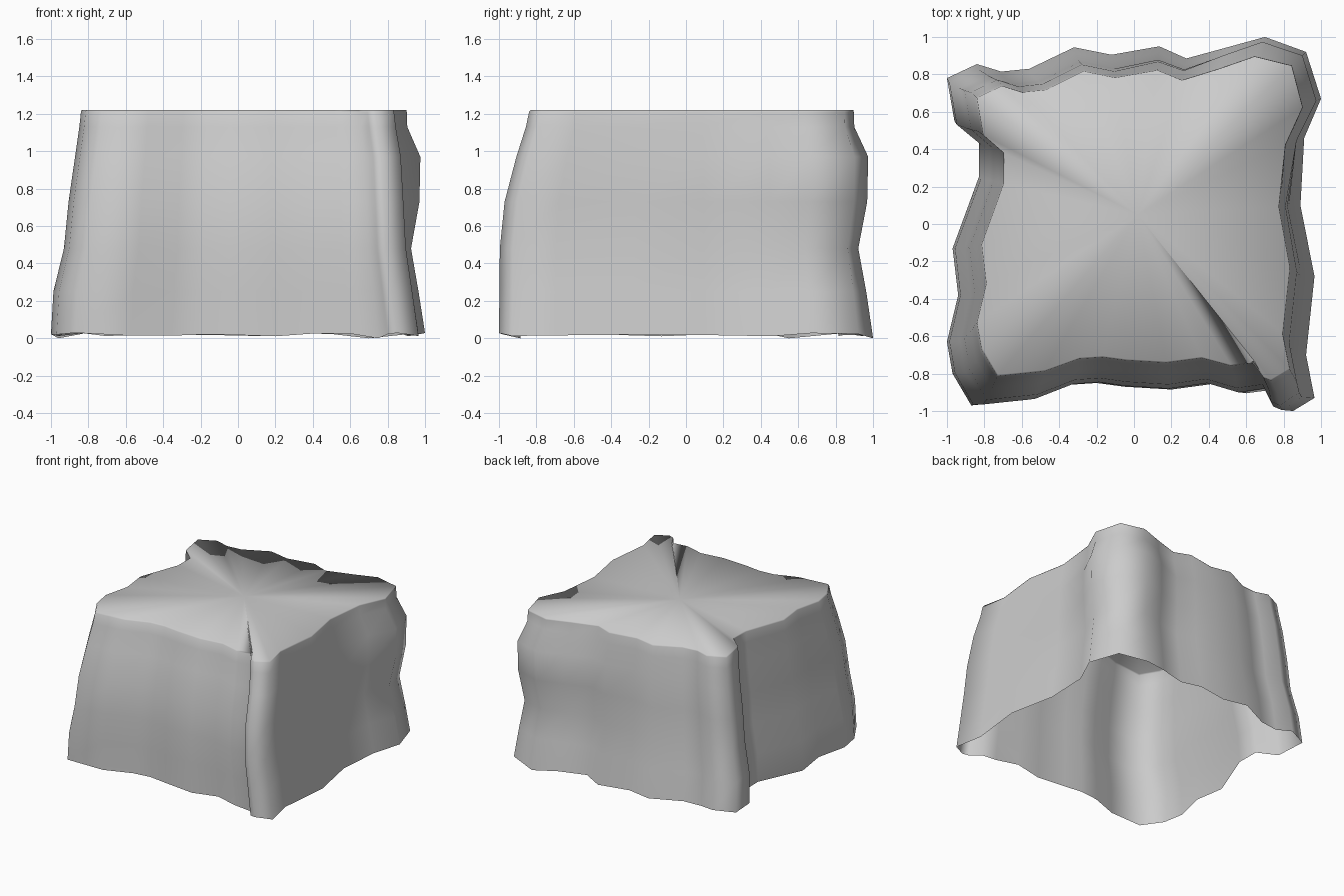
import bpy, bmesh, math

if "Cube" in bpy.data.objects:
    bpy.data.objects.remove(bpy.data.objects["Cube"])

# Jagged footprint of the rock block, counter-clockwise from the front-left corner
outline = [
    (-.97, -.80), (-.87, -.97), (-.57, -.94), (-.35, -.86), (-.20, -.85), (-.05, -.87),
    (.20, -.885), (.42, -.855), (.60, -.905), (.75, -.885), (.80, -.98), (.85, -1.0),
    (.965, -.93), (.92, -.70), (.965, -.28), (.89, .10), (.91, .46), (1.0, .67),
    (.92, .92), (.70, 1.0), (.50, .945), (.28, .885), (.135, .95), (-.12, .905),
    (-.32, .945), (-.56, .83), (-.71, .815), (-.84, .855), (-1.0, .78), (-.96, .55),
    (-.83, .44), (-.83, .25), (-.97, -.13), (-.94, -.38), (-1.0, -.63)]

# Level heights, and how far each side has moved towards the smaller top at that level
heights = [.02, .25, .48, .73, .97, 1.13, 1.21, 1.22]
lean_front = [0, .02, .03, .18, .55, .85, .95, 1]
lean_left = [0, .08, .42, .57, .78, .92, .97, 1]
lean_other = [0, .25, .50, .60, .70, .90, .97, 1]
lean_tip = [0, .35, .75, .30, .25, .95, .98, 1]     # bulging back-right corner


def mix(a, b, t):
    return a + (b - a) * t


def ring_point(x, y, level):
    u, v = (x + 1) / 2, (y + 1) / 2
    # top scale of each side
    sx = .835 if x < 0 else mix(.86, .92, max(0, y))
    sy = .83 if y < 0 else mix(.86, .93, max(0, x) ** 2)
    tip = min(1, max(0, (u * v - .5) / .3))
    other = mix(lean_other[level], lean_tip[level], tip)
    tx = lean_left[level] if x < 0 else other
    ty = lean_front[level] if y < 0 else other
    return x * mix(1, sx, tx), y * mix(1, sy, ty)


bm = bmesh.new()
rings = []
for level, z in enumerate(heights):
    ring = []
    for i, (x, y) in enumerate(outline):
        wobble = .01 * math.sin(i * 1.9) - .01 * (i % 5 == 4) if level == 0 else 0
        ring.append(bm.verts.new((*ring_point(x, y, level), z + wobble)))
    rings.append(ring)

# Walls, open at the bottom
n = len(outline)
for low, high in zip(rings, rings[1:]):
    for i in range(n):
        j = (i + 1) % n
        bm.faces.new((low[i], low[j], high[j], high[i]))

# Flat top
centre = bm.verts.new((.02, .05, heights[-1]))
for i in range(n):
    bm.faces.new((rings[-1][i], rings[-1][(i + 1) % n], centre))

for f in bm.faces:
    f.smooth = True
mesh = bpy.data.meshes.new("rock_block")
bm.to_mesh(mesh)
bm.free()
rock = bpy.data.objects.new("rock_block", mesh)
bpy.context.collection.objects.link(rock)
lowest = min(v.co.z for v in mesh.vertices)
for v in mesh.vertices:
    if v.co.z < .1:
        v.co.z -= lowest
